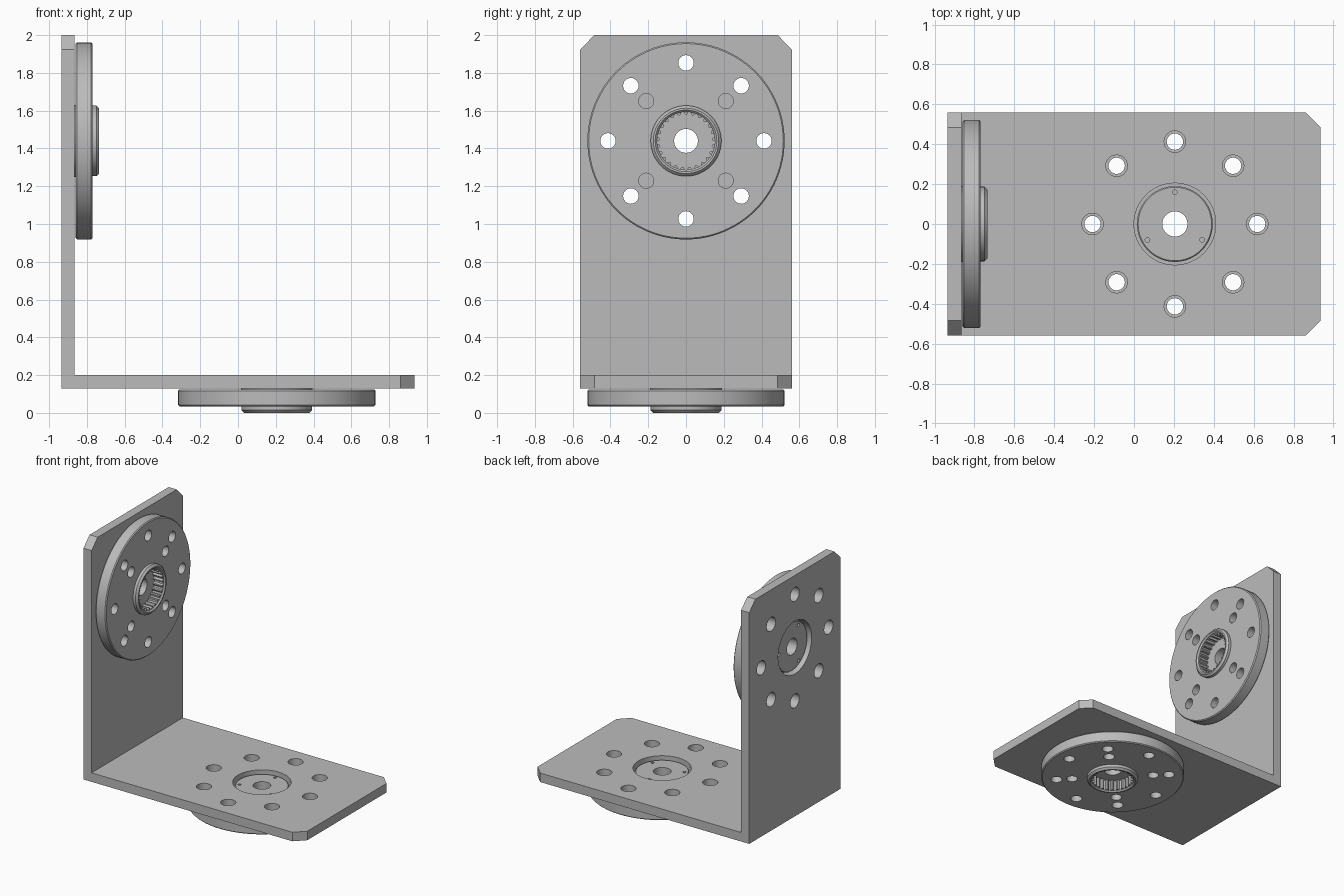
import bpy, bmesh
from math import pi, cos, sin, radians
from mathutils import Matrix, Vector

if "Cube" in bpy.data.objects:
    bpy.data.objects.remove(bpy.data.objects["Cube"])

grey = bpy.data.materials.new("light grey metal")
grey.use_nodes = True
grey.diffuse_color = (0.5, 0.5, 0.5, 1)
grey.node_tree.nodes["Principled BSDF"].inputs["Base Color"].default_value = (0.5, 0.5, 0.5, 1)

CENTRE_X, CENTRE_Z = 0.205, 1.44          # horn centres on the two plates
BOLT_CIRCLE, EIGHT = 0.413, [i * pi / 4 for i in range(8)]


def make_object(name, bm):
    bmesh.ops.recalc_face_normals(bm, faces=bm.faces)
    mesh = bpy.data.meshes.new(name)
    bm.to_mesh(mesh)
    bm.free()
    mesh.materials.append(grey)
    obj = bpy.data.objects.new(name, mesh)
    bpy.context.collection.objects.link(obj)
    return obj


def prism(bm, outline, z0, z1):
    """Extrude a flat outline along z; returns its vertices."""
    face = bm.faces.new([bm.verts.new((x, y, z0)) for x, y in outline])
    new = bmesh.ops.extrude_face_region(bm, geom=[face])["geom"]
    top = [v for v in new if isinstance(v, bmesh.types.BMVert)]
    bmesh.ops.translate(bm, verts=top, vec=(0, 0, z1 - z0))
    return list(face.verts) + top


def circle(r, x=0, y=0, n=32):
    return [(x + r * cos(2 * pi * i / n), y + r * sin(2 * pi * i / n)) for i in range(n)]


def ring_of_holes(bm, r, distance, angles, z0, z1, n=24):
    verts = []
    for a in angles:
        verts += prism(bm, circle(r, distance * cos(a), distance * sin(a), n), z0, z1)
    return verts


def cut(obj, cutter):
    cutter.hide_render = True
    mod = obj.modifiers.new("cut", 'BOOLEAN')
    mod.operation, mod.solver, mod.object = 'DIFFERENCE', 'EXACT', cutter
    bpy.context.view_layer.objects.active = obj
    bpy.ops.object.modifier_apply(modifier=mod.name)
    bpy.data.objects.remove(cutter)


def smooth(obj):
    bpy.ops.object.select_all(action='DESELECT')
    obj.select_set(True)
    bpy.context.view_layer.objects.active = obj
    bpy.ops.object.shade_smooth_by_angle(angle=radians(25))


# Placements: horn axis points from the boss into the plate
base_place = Matrix.Translation((CENTRE_X, 0, 0))
wall_place = Matrix.Translation((-0.735, 0, CENTRE_Z)) @ Matrix.Rotation(-pi / 2, 4, 'Y')

# L-shaped bracket with chamfered free corners
bm = bmesh.new()
outline = [(-0.935, 0.13), (0.935, 0.13), (0.935, 0.2), (-0.865, 0.2), (-0.865, 2), (-0.935, 2)]
face = bm.faces.new([bm.verts.new((x, -0.56, z)) for x, z in outline])
new = bmesh.ops.extrude_face_region(bm, geom=[face])["geom"]
bmesh.ops.translate(bm, verts=[v for v in new if isinstance(v, bmesh.types.BMVert)], vec=(0, 1.12, 0))
corners = []
for e in bm.edges:
    a, b = (v.co for v in e.verts)
    along_y = abs(a.y - b.y) > 0.1
    if not along_y and (min(a.x, b.x) > 0.93 or min(a.z, b.z) > 1.99):
        corners.append(e)
bmesh.ops.bevel(bm, geom=corners, offset=0.075, segments=1, affect='EDGES')
bracket = make_object("bracket", bm)

# Bolt holes and hub openings through both plates
bm = bmesh.new()
for place in (base_place, wall_place):
    verts = ring_of_holes(bm, 0.054, BOLT_CIRCLE, EIGHT, 0.126, 0.25)
    verts += prism(bm, circle(0.205, n=64), 0.126, 0.25)
    bmesh.ops.transform(bm, matrix=place, verts=verts)
cut(bracket, make_object("bracket_cutter", bm))
smooth(bracket)


def make_horn(name, place):
    # Turned body: boss, disc with eased rims, hub and centre bore
    profile = [(0.063, 0.09), (0.063, 0.175), (0.184, 0.175), (0.19, 0.169), (0.19, 0.124),
               (0.515, 0.124), (0.522, 0.117), (0.522, 0.042), (0.515, 0.035),
               (0.187, 0.035), (0.187, 0.014), (0.173, 0), (0.163, 0), (0.153, 0.01),
               (0.153, 0.09)]
    bm = bmesh.new()
    n = 96
    rings = [[bm.verts.new((r * cos(2 * pi * i / n), r * sin(2 * pi * i / n), z))
              for r, z in profile] for i in range(n)]
    for i in range(n):
        a, b = rings[i], rings[(i + 1) % n]
        for j in range(len(profile)):
            k = (j + 1) % len(profile)
            bm.faces.new((a[j], b[j], b[k], a[k]))
    horn = make_object(name, bm)

    # Bolt holes, inner screw holes and small hub dimples
    bm = bmesh.new()
    ring_of_holes(bm, 0.041, BOLT_CIRCLE, EIGHT, 0.01, 0.2)
    ring_of_holes(bm, 0.04, 0.298, EIGHT[1::2], 0.01, 0.2)
    ring_of_holes(bm, 0.012, 0.159, [radians(d) for d in (90, 210, 330)], 0.15, 0.2, 12)
    cut(horn, make_object("horn_cutter", bm))

    # Toothed lining of the socket
    bm = bmesh.new()
    teeth = 25
    for i in range(teeth):
        tooth = [(0.156, -0.016), (0.156, 0.016), (0.139, 0.004), (0.139, -0.004)]
        verts = prism(bm, tooth, 0.012, 0.0905)
        bmesh.ops.rotate(bm, verts=verts, cent=Vector(),
                         matrix=Matrix.Rotation(2 * pi * i / teeth, 3, 'Z'))
    spline = make_object(name + "_spline_teeth", bm)

    for obj in (horn, spline):
        obj.data.transform(place)
    smooth(horn)


make_horn("base_horn", base_place)
make_horn("wall_horn", wall_place)
